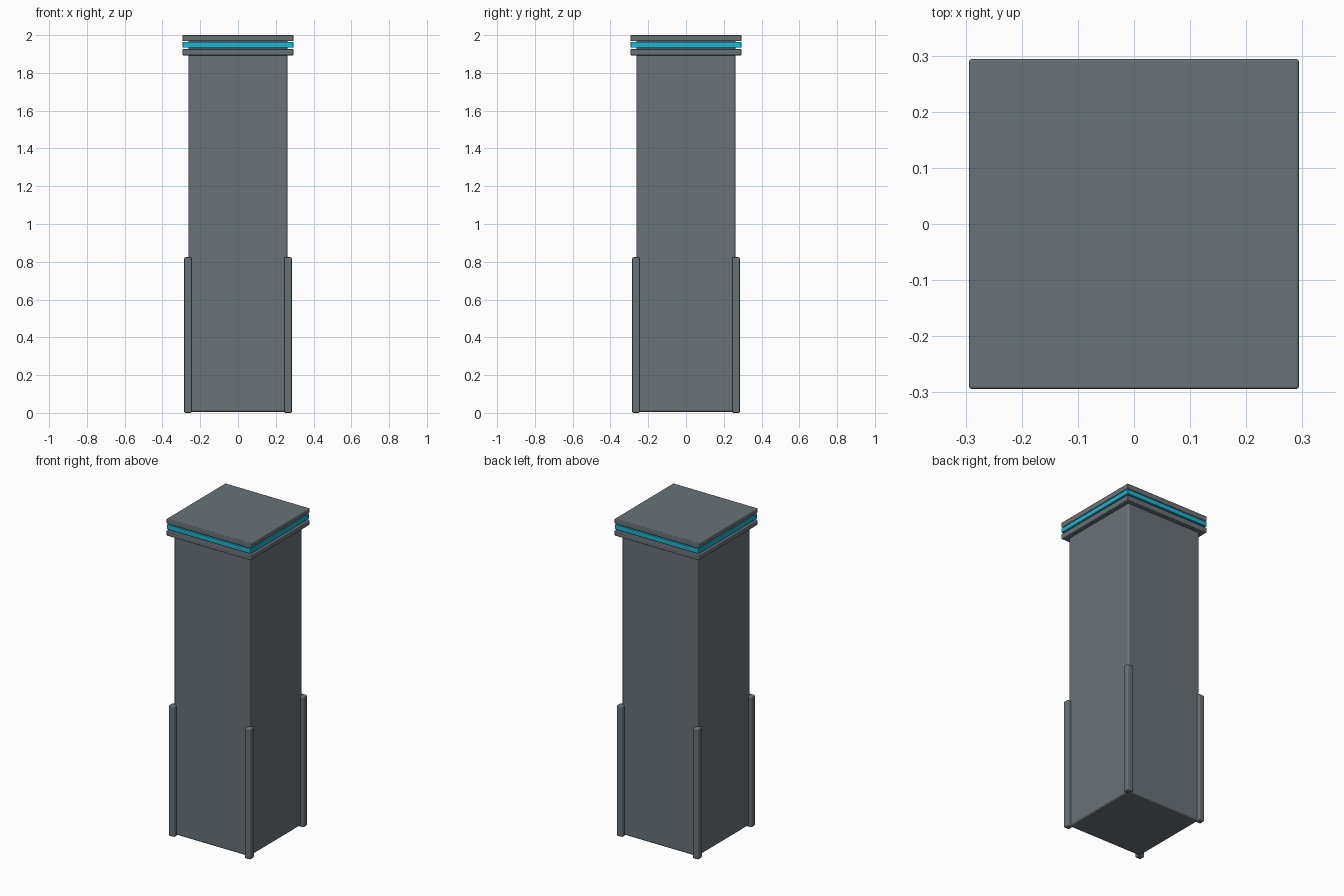
import bpy
import math

cube = bpy.data.objects.get("Cube")
if cube:
    bpy.data.objects.remove(cube, do_unlink=True)


def make_material(name, colour):
    mat = bpy.data.materials.new(name)
    mat.use_nodes = True
    mat.diffuse_color = colour
    mat.node_tree.nodes["Principled BSDF"].inputs["Base Color"].default_value = colour
    return mat


grey = make_material("slate_grey", (0.14, 0.168, 0.185, 1))
cyan = make_material("bright_cyan", (0.013, 0.46, 0.62, 1))


def block(name, half, bottom, top, bevel, mat, x=0, y=0):
    """Upright square block with rounded edges."""
    bpy.ops.mesh.primitive_cube_add(size=1, location=(x, y, (bottom + top) / 2))
    obj = bpy.context.object
    obj.name = name
    obj.scale = (2 * half, 2 * half, top - bottom)
    bpy.ops.object.transform_apply(location=False, rotation=False, scale=True)
    obj.data.materials.append(mat)
    mod = obj.modifiers.new("rounded_edges", "BEVEL")
    mod.width = bevel
    mod.segments = 3
    mod.harden_normals = True
    bpy.ops.object.shade_smooth_by_angle(angle=math.radians(40))
    # keep the bevel ahead of the smoothing so its normals are used
    bpy.ops.object.modifier_apply(modifier=mod.name)
    bpy.ops.object.shade_smooth_by_angle(angle=math.radians(40))
    return obj


# Main shaft, running up inside the cap
block("column_body", 0.263, 0.005, 1.98, 0.012, grey)

# Cap: two grey plates with a bright band between them
block("lower_cap_plate", 0.294, 1.893, 1.926, 0.005, grey)
block("light_band", 0.293, 1.934, 1.964, 0.003, cyan)
block("upper_cap_plate", 0.294, 1.968, 2.0, 0.005, grey)

# Corner guards around the lower part of the shaft
for side, sx in (("left", 1), ("right", -1)):
    for end, sy in (("front", -1), ("back", 1)):
        block(f"{end}_{side}_corner_guard", 0.02, 0, 0.824, 0.007, grey,
              sx * 0.265, sy * 0.265)
